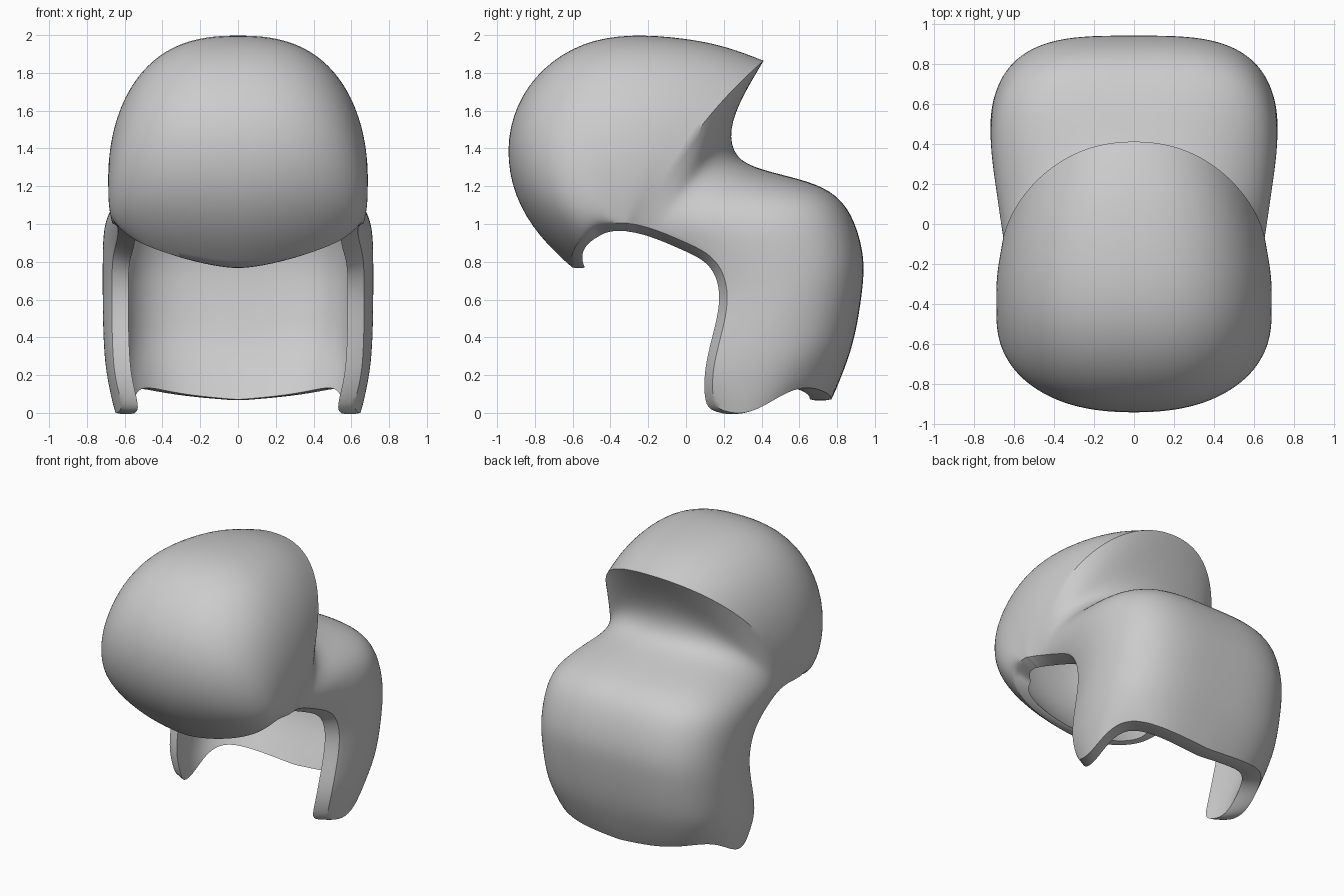
import bpy, bmesh, math
from mathutils import Vector

if "Cube" in bpy.data.objects:
    bpy.data.objects.remove(bpy.data.objects["Cube"])

# Each rib: centre-line point (y,z), side rim point (y,z), half width, roundness
RIBS = [
    (-.60, .765, -.48, .975, .635, 1.5), (-.78, .93, -.455, .99, .665, 1.85),
    (-.915, 1.15, -.42, 1.0, .69, 2.15), (-.955, 1.4, -.39, 1.005, .705, 2.35),
    (-.905, 1.63, -.365, 1.005, .71, 2.5), (-.765, 1.83, -.345, 1.005, .71, 2.55),
    (-.55, 1.965, -.33, 1.005, .71, 2.6), (-.3, 2.008, -.315, 1.005, .71, 2.6),
    (0, 1.985, -.30, 1.0, .705, 2.5), (.22, 1.94, -.275, .998, .695, 2.35),
    (.412, 1.865, -.24, .99, .69, 2.2),
    (.30, 1.68, -.20, .98, .685, 1.95), (.225, 1.5, -.155, .965, .685, 1.9),
    (.255, 1.345, -.10, .945, .69, 2.25), (.4, 1.285, -.02, .91, .70, 2.8),
    (.6, 1.24, .07, .87, .715, 3.25), (.77, 1.18, .145, .82, .73, 3.5),
    (.88, 1.06, .2, .74, .735, 3.5), (.942, .85, .225, .62, .735, 3.5),
    (.942, .7, .205, .48, .735, 3.5), (.905, .45, .155, .3, .73, 3.5),
    (.86, .28, .135, .17, .715, 3.5), (.77, .065, .145, .03, .67, 3.5),
]
CREST, LAST, COLS = 10, len(RIBS) - 1, 28
BOW = {0: (-.045, .01), 8: (-.01, .005), 9: (-.02, .015), 10: (-.045, .04)}


def inward(points, i):
    """Perpendicular of the path at point i."""
    t = points[min(i + 1, LAST)] - points[max(i - 1, 0)]
    return Vector((t.y, -t.x)).normalized()


def shell_grid(bm, inner):
    """Loft all ribs as the outer or inner skin."""
    centre = [Vector(r[0:2]) for r in RIBS]
    rim = [Vector(r[2:4]) for r in RIBS]
    grid = []
    for i, r in enumerate(RIBS):
        p, e, w, n = centre[i], rim[i], r[4], r[5]
        if inner:
            d = inward(centre, i)
            if i in (0, LAST):
                d = Vector((math.copysign(1, d.x), 0))
            p = p + d * (.12 if i == LAST else .07)
            e, w = e + inward(rim, i) * .045, w - .1
        pinch = .06 + .03 * min(1, max(0, (i - 9) / 7))
        wave = {LAST: .05, LAST - 1: .02}.get(i, 0)
        bow = Vector(BOW.get(i, (0, 0)))
        row = []
        for j in range(COLS + 1):
            a = math.pi * (j / COLS - .5)
            c, s = max(math.cos(a), 0), math.sin(a)
            k = (c ** n + abs(s) ** n) ** (-1 / n)
            c, s = c * k, s * k
            q = e + (p - e) * c + bow * 4 * c * (1 - c)
            x = w * s * (1 - pinch * (1 - c) ** 4)
            z = q.y - wave * (math.sin(2 * math.pi * c) - abs(s) * c * c)
            row.append(bm.verts.new((x, q.x, z)))
        grid.append(row)
    for i in range(LAST):
        for j in range(COLS):
            bm.faces.new((grid[i][j], grid[i][j + 1], grid[i + 1][j + 1], grid[i + 1][j]))
    return grid


def border(g):
    return (g[0] + [row[-1] for row in g[1:]] + g[-1][-2::-1]
            + [row[0] for row in g[-2:0:-1]])


# Domed shell with hollow inside
bm = bmesh.new()
crease = bm.edges.layers.float.new("crease_edge")
outer, inner = shell_grid(bm, False), shell_grid(bm, True)

# Rim joining the two skins, kept crisp
bo, bi = border(outer), border(inner)
for k in range(len(bo)):
    m = (k + 1) % len(bo)
    bm.faces.new((bo[k], bo[m], bi[m], bi[k]))
    for loop in (bo, bi):
        bm.edges.get((loop[k], loop[m]))[crease] = .85

# Sharp crest that fades toward the sides
for j in range(COLS):
    u = abs((j + .5) / COLS * 2 - 1)
    bm.edges.get((outer[CREST][j], outer[CREST][j + 1]))[crease] = min(1, max(0, (.95 - u) * 8))

bmesh.ops.recalc_face_normals(bm, faces=bm.faces)
mesh = bpy.data.meshes.new("hooded_shell")
bm.to_mesh(mesh)
bm.free()
shell = bpy.data.objects.new("hooded_shell", mesh)
bpy.context.collection.objects.link(shell)
bpy.context.view_layer.objects.active = shell
shell.select_set(True)
sub = shell.modifiers.new("smooth", "SUBSURF")
sub.levels = sub.render_levels = 2
bpy.ops.object.modifier_apply(modifier=sub.name)
bpy.ops.object.shade_smooth_by_angle(angle=math.radians(35))
